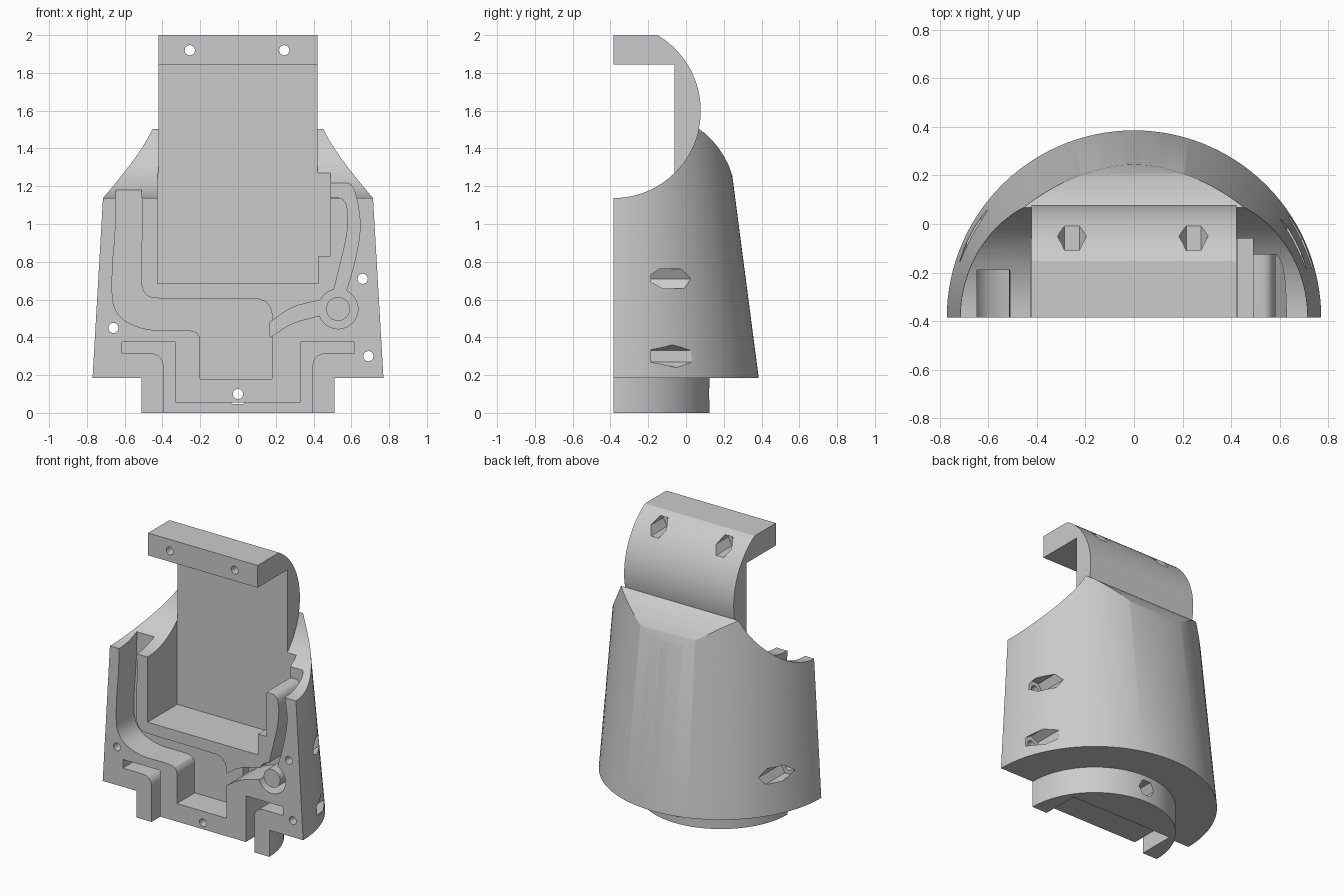
import bpy, bmesh, math

cube = bpy.data.objects.get("Cube")
if cube:
    bpy.data.objects.remove(cube, do_unlink=True)

FRONT = -0.385          # flat front plane
PIVOT_Z, PIVOT_R = 1.6, 0.463   # axis of the curved back plate and side scoops

grey = bpy.data.materials.new("light grey plastic")
grey.use_nodes = True
grey.diffuse_color = (0.6, 0.6, 0.6, 1)
grey.node_tree.nodes["Principled BSDF"].inputs["Base Color"].default_value = (0.6, 0.6, 0.6, 1)


def loft(name, ring_a, ring_b):
    """Closed solid between two matching rings of points."""
    bm = bmesh.new()
    a = [bm.verts.new(p) for p in ring_a]
    b = [bm.verts.new(p) for p in ring_b]
    n = len(a)
    bm.faces.new(a)
    bm.faces.new(b)
    for i in range(n):
        j = (i + 1) % n
        bm.faces.new((a[i], a[j], b[j], b[i]))
    bmesh.ops.recalc_face_normals(bm, faces=bm.faces[:])
    mesh = bpy.data.meshes.new(name)
    bm.to_mesh(mesh)
    bm.free()
    mesh.materials.append(grey)
    ob = bpy.data.objects.new(name, mesh)
    bpy.context.collection.objects.link(ob)
    return ob


def prism_y(name, pts, y0, y1):
    return loft(name, [(x, y0, z) for x, z in pts], [(x, y1, z) for x, z in pts])


def prism_x(name, pts, x0, x1):
    return loft(name, [(x0, y, z) for y, z in pts], [(x1, y, z) for y, z in pts])


def box(name, x0, x1, y0, y1, z0, z1):
    return prism_y(name, [(x0, z0), (x1, z0), (x1, z1), (x0, z1)], y0, y1)


def circle(cx, cy, r, n, turn=0.0):
    return [(cx + r * math.cos(turn + 2 * math.pi * i / n),
             cy + r * math.sin(turn + 2 * math.pi * i / n)) for i in range(n)]


def half_ring(rx, ry, z, n=96):
    """Half ellipse at the back, run a little past the front plane."""
    arc = [(rx * math.cos(math.pi * i / n), FRONT + ry * math.sin(math.pi * i / n), z)
           for i in range(n + 1)]
    return arc + [(-rx, -0.5, z), (rx, -0.5, z)]


def smooth(pts, rounds=2):
    """Round the corners of an open path, keeping its ends."""
    for _ in range(rounds):
        out = [pts[0]]
        for (ax, az), (bx, bz) in zip(pts, pts[1:]):
            out += [(0.75 * ax + 0.25 * bx, 0.75 * az + 0.25 * bz),
                    (0.25 * ax + 0.75 * bx, 0.25 * az + 0.75 * bz)]
        pts = out + [pts[-1]]
    return pts


def combine(target, tool, operation="DIFFERENCE"):
    mod = target.modifiers.new("bool", "BOOLEAN")
    mod.operation = operation
    mod.solver = "EXACT"
    mod.object = tool
    bpy.context.view_layer.objects.active = target
    bpy.ops.object.modifier_apply(modifier=mod.name)
    bpy.data.objects.remove(tool, do_unlink=True)


# Tapered half shell with a rounded shoulder at the back
body = loft("housing_body", half_ring(0.77, 0.77, 0.185), half_ring(0.688, 0.585, 1.6))
shoulder = [(-0.6, 0.1), (0.6, 0.1), (0.6, 1.1), (0.257, 1.2), (0.244, 1.26), (0.226, 1.31),
            (0.2, 1.36), (0.17, 1.405), (0.137, 1.445), (0.104, 1.477), (0.07, 1.502),
            (0.0, 1.53), (-0.6, 1.53)]
combine(body, prism_x("shoulder_trim", shoulder, -1, 1), "INTERSECT")

# Curved scoops on both sides of the back plate
for s in (-1, 1):
    combine(body, prism_x("scoop", circle(FRONT, PIVOT_Z, PIVOT_R, 96), s * 0.42, s * 1.0))

# Upright plate with a round back and a flat top
plate = prism_x("back_plate", circle(FRONT, PIVOT_Z, PIVOT_R, 96), -0.421, 0.421)
combine(plate, box("top_trim", -1, 1, -1, 1, 2.0, 2.5))
combine(body, plate, "UNION")

# Round foot under the body
combine(body, loft("foot", half_ring(0.51, 0.51, 0.0), half_ring(0.51, 0.51, 0.25)), "UNION")

# Flat front
combine(body, box("front_trim", -2, 2, -2, FRONT, -1, 3))

# Main pocket and its side extension
combine(body, box("pocket", -0.425, 0.425, -0.9, -0.06, 0.685, 1.845))
combine(body, box("side_pocket", 0.40, 0.49, -0.9, -0.06, 0.83, 1.6))

# Wide channel from the left rim down to the central well
outer = smooth([(-0.645, 1.3), (-0.645, 1.0), (-0.67, 0.72), (-0.66, 0.52), (-0.5, 0.435),
                (-0.3, 0.44), (-0.2, 0.43), (-0.2, 0.32)])
inner = smooth([(0.18, 0.4), (0.18, 0.6), (0.0, 0.605), (-0.36, 0.605), (-0.51, 0.61),
                (-0.515, 0.8), (-0.505, 1.0), (-0.515, 1.3)])
combine(body, prism_y("wide_channel", outer + [(-0.2, 0.18), (0.18, 0.18)] + inner, -0.9, -0.19))

# Narrow cable channel, its round seat and the link to the well
cable_out = smooth([(0.48, 1.27), (0.54, 1.23), (0.61, 1.21), (0.64, 1.08), (0.65, 0.97),
                    (0.62, 0.8), (0.565, 0.62)])
cable_in = smooth([(0.50, 0.62), (0.545, 0.8), (0.58, 0.95), (0.585, 1.07), (0.56, 1.14),
                   (0.48, 1.14)])
combine(body, prism_y("cable_channel", cable_out + cable_in, -0.9, -0.125))
combine(body, prism_y("round_seat", circle(0.53, 0.55, 0.105, 48), -0.9, -0.125))
link = smooth([(0.17, 0.48), (0.28, 0.56), (0.4, 0.59), (0.5, 0.61)]) + \
    smooth([(0.5, 0.53), (0.41, 0.51), (0.28, 0.475), (0.17, 0.4)])
combine(body, prism_y("link_channel", link, -0.9, -0.125))

# Stepped slot around the foot
bend = [(0.46 - 0.065 * math.sin(math.pi * i / 16), 0.25 + 0.065 * math.cos(math.pi * i / 16))
        for i in range(9)]
half = [(0.33, 0.055), (0.33, 0.375), (0.615, 0.375), (0.615, 0.315)] + bend + [(0.395, -0.2)]
slot = half + [(-x, z) for x, z in reversed(half)]
combine(body, prism_y("foot_slot", slot, -0.9, -0.125))

# Screw holes with hexagonal nut pockets behind them
for x, z, turn in ((-0.255, 1.92, 0), (0.245, 1.92, 0), (-0.66, 0.45, 0),
                   (0.66, 0.71, 0), (0.69, 0.30, math.pi / 6), (0.0, 0.10, 0)):
    combine(body, prism_y("screw_hole", circle(x, z, 0.027, 24), -0.9, 0.9))
    combine(body, prism_y("nut_pocket", circle(x, z, 0.06, 6, turn), -0.185, 0.9))

# Post in the round seat
post = prism_y("cable_post", circle(0.53, 0.55, 0.063, 48), FRONT, -0.115)

for ob in (body, post):
    bpy.ops.object.select_all(action="DESELECT")
    ob.select_set(True)
    bpy.context.view_layer.objects.active = ob
    bpy.ops.object.shade_smooth_by_angle(angle=math.radians(25))
